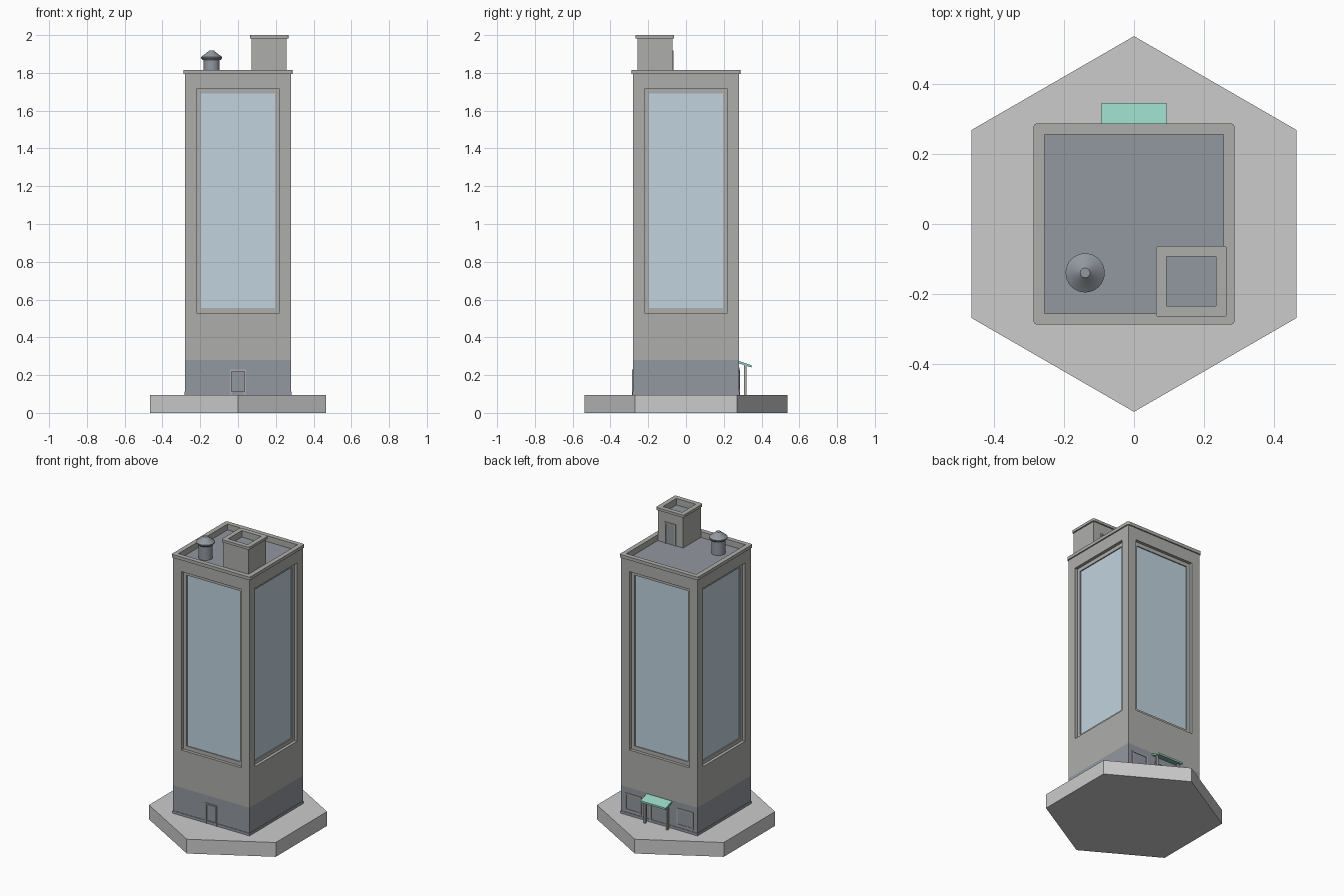
import bpy, bmesh, math
from mathutils import Matrix

if "Cube" in bpy.data.objects:
    bpy.data.objects.remove(bpy.data.objects["Cube"])

HALF = 0.28      # half width of the tower
BASE = 0.095     # top of the hexagonal base
ROOF = 1.775     # roof floor level


def material(name, rgb):
    m = bpy.data.materials.new(name)
    m.diffuse_color = (*rgb, 1)
    m.use_nodes = True
    m.node_tree.nodes["Principled BSDF"].inputs["Base Color"].default_value = m.diffuse_color
    return m


STONE = material("stone", (0.42, 0.42, 0.41))
PAVING = material("paving", (0.56, 0.55, 0.58))
SLATE = material("slate", (0.29, 0.31, 0.35))
GLASS = material("glass", (0.53, 0.65, 0.73))
GREEN = material("green", (0.30, 0.65, 0.53))


def finish(name, bm, mat):
    bmesh.ops.recalc_face_normals(bm, faces=bm.faces)
    me = bpy.data.meshes.new(name)
    bm.to_mesh(me)
    bm.free()
    ob = bpy.data.objects.new(name, me)
    bpy.context.collection.objects.link(ob)
    if mat:
        me.materials.append(mat)
    return ob


def box(name, x, y, z, mat, turn=0):
    """Box from three (low, high) ranges, turned about z in quarter turns."""
    bm = bmesh.new()
    bmesh.ops.create_cube(bm, size=1)
    for v in bm.verts:
        v.co = [r[0] + (c + 0.5) * (r[1] - r[0]) for c, r in zip(v.co, (x, y, z))]
    bm.transform(Matrix.Rotation(turn * math.pi / 2, 4, 'Z'))
    return finish(name, bm, mat)


def wall_box(name, u, z, depth, mat, side):
    """Box on a wall: depth is measured inward from the wall face."""
    return box(name, u, (-HALF + depth[0], -HALF + depth[1]), z, mat, side)


def wall_frame(name, u, z, w, depth, mat, side, sill=True):
    """Rectangular frame of width w lying inside u, z."""
    wall_box(name + "_left", (u[0], u[0] + w), z, depth, mat, side)
    wall_box(name + "_right", (u[1] - w, u[1]), z, depth, mat, side)
    inner = (u[0] + w, u[1] - w)
    wall_box(name + "_top", inner, (z[1] - w, z[1]), depth, mat, side)
    if sill:
        wall_box(name + "_sill", inner, (z[0], z[0] + w), depth, mat, side)


def cut(ob, u, z, depth, side):
    """Sink a pocket into a wall."""
    cutter = wall_box("cutter", u, z, (-0.05, depth), None, side)
    cutter.hide_render = True
    mod = ob.modifiers.new("pocket", 'BOOLEAN')
    mod.object, mod.operation, mod.solver = cutter, 'DIFFERENCE', 'EXACT'
    bpy.context.view_layer.objects.active = ob
    bpy.ops.object.modifier_apply(modifier=mod.name)
    bpy.data.objects.remove(cutter)


def ring(name, c, outer, inner, z, mat, r=0.0):
    """Square ring with optionally rounded outer corners."""
    bm = bmesh.new()
    loops = []
    for half, rad in ((outer, r), (inner, 0.0)):
        pts = []
        for q in range(4):
            for s in range(4):
                a = math.pi / 2 * (q + s / 3)
                k = math.pi / 2 * (q + 0.5)
                d = (half - rad) * math.sqrt(2)
                pts.append((c[0] + d * math.cos(k) + rad * math.cos(a),
                            c[1] + d * math.sin(k) + rad * math.sin(a)))
        loops += [[bm.verts.new((*p, h)) for p in pts] for h in z]
    ob, ot, ib, it = loops
    for a, b in ((ob, ot), (ot, it), (it, ib), (ib, ob)):
        for i in range(16):
            j = (i + 1) % 16
            bm.faces.new((a[i], a[j], b[j], b[i]))
    bmesh.ops.remove_doubles(bm, verts=bm.verts, dist=1e-5)
    return finish(name, bm, mat)


def lathe(name, c, profile, n, mat):
    """Closed turned solid from (radius, z) pairs."""
    bm = bmesh.new()
    rows = [[bm.verts.new((c[0] + r * math.cos(math.pi / 2 + math.tau * i / n),
                           c[1] + r * math.sin(math.pi / 2 + math.tau * i / n), z))
             for i in range(n)] for r, z in profile]
    for a, b in zip(rows, rows[1:]):
        for i in range(n):
            j = (i + 1) % n
            bm.faces.new((a[i], a[j], b[j], b[i]))
    bm.faces.new(rows[0])
    bm.faces.new(rows[-1])
    ob = finish(name, bm, mat)
    if n > 8:
        bpy.context.view_layer.objects.active = ob
        ob.select_set(True)
        bpy.ops.object.shade_smooth_by_angle(angle=math.radians(30))
        ob.select_set(False)
    return ob


# Base, ground floor and tower shaft
lathe("hexagonal_base", (0, 0), [(0.538, 0), (0.538, BASE)], 6, PAVING)
S = (-HALF, HALF)
ground = box("ground_floor", S, S, (BASE, 0.28), SLATE)
tower = box("tower_shaft", S, S, (0.28, ROOF), STONE)
ring("plinth", (0, 0), HALF + 0.003, HALF - 0.01, (BASE, 0.112), SLATE)

# Tall recessed windows on all four sides
for side in range(4):
    u, z = (-0.22, 0.22), (0.53, 1.715)
    cut(tower, u, z, 0.03, side)
    wall_frame("tall_window_frame", u, z, 0.025, (0.02, 0.031), STONE, side)
    wall_box("tall_window_glass", (-0.195, 0.195), (0.555, 1.69), (0.027, 0.031), GLASS, side)

# Front service door
cut(ground, (-0.034, 0.034), (BASE + 0.003, 0.22), 0.008, 0)
wall_frame("front_door_frame", (-0.043, 0.043), (BASE, 0.229), 0.009, (-0.005, 0.009), STONE, 0, False)
wall_box("front_door", (-0.034, 0.034), (BASE, 0.22), (0.005, 0.009), SLATE, 0)

# Back entrance: double door and a shop window on each side
cut(ground, (-0.06, 0.06), (BASE + 0.003, 0.22), 0.012, 2)
wall_frame("entrance_frame", (-0.068, 0.068), (BASE, 0.228), 0.009, (-0.005, 0.013), STONE, 2, False)
for s in (-1, 1):
    d = sorted((s * 0.002, s * 0.06))
    wall_frame("entrance_door", d, (BASE, 0.22), 0.01, (0.006, 0.013), SLATE, 2)
    wall_box("entrance_glass", d, (BASE, 0.22), (0.01, 0.013), GLASS, 2)
    u, z = sorted((s * 0.13, s * 0.25)), (0.125, 0.24)
    cut(ground, u, z, 0.015, 2)
    wall_frame("shop_window_frame", u, z, 0.009, (-0.004, 0.016), STONE, 2)
    wall_box("shop_window_glass", u, z, (0.011, 0.016), GLASS, 2)
    # Canopy posts
    x = s * 0.083
    box("canopy_post", (x - 0.006, x + 0.006), (0.307, 0.319), (BASE, 0.26), STONE)

# Sloping entrance canopy
canopy = box("entrance_canopy", (-0.093, 0.093), (0.275, 0.346), (0.264, 0.276), GREEN)
for v in canopy.data.vertices:
    v.co.z -= (v.co.y - 0.275) * 0.33

# Roof floor, parapet and its cap
box("roof_floor", (-0.257, 0.257), (-0.257, 0.257), (ROOF - 0.01, ROOF + 0.002), SLATE)
ring("parapet", (0, 0), HALF, 0.257, (ROOF, 1.796), STONE)
ring("parapet_cap", (0, 0), 0.288, 0.257, (1.795, 1.816), STONE, 0.01)

# Roof stair house with its own parapet and a door at the back
c, h = 0.1645, 0.093
box("stair_house", (c - h, c + h), (-c - h, -c + h), (ROOF, 1.955), STONE)
box("stair_house_roof", (c - 0.071, c + 0.071), (-c - 0.071, -c + 0.071), (1.95, 1.957), SLATE)
ring("stair_house_parapet", (c, -c), h, 0.071, (1.955, 1.984), STONE)
ring("stair_house_cap", (c, -c), 0.102, 0.071, (1.983, 2.0), STONE, 0.01)
y = -c + h
for a, b, z in ((-0.04, -0.031, (ROOF, 1.918)), (0.031, 0.04, (ROOF, 1.918)),
                (-0.031, 0.031, (1.909, 1.918))):
    box("stair_door_frame", (c + a, c + b), (y - 0.002, y + 0.006), z, STONE)
box("stair_door", (c - 0.031, c + 0.031), (y - 0.002, y + 0.002), (ROOF, 1.909), SLATE)

# Roof tank with conical lid
lathe("roof_tank", (-0.14, -0.14), [(0.043, ROOF), (0.043, 1.872)], 32, SLATE)
lathe("tank_lid", (-0.14, -0.14), [(0.048, 1.868), (0.056, 1.878), (0.056, 1.884),
                                   (0.018, 1.913), (0.014, 1.918)], 32, SLATE)
